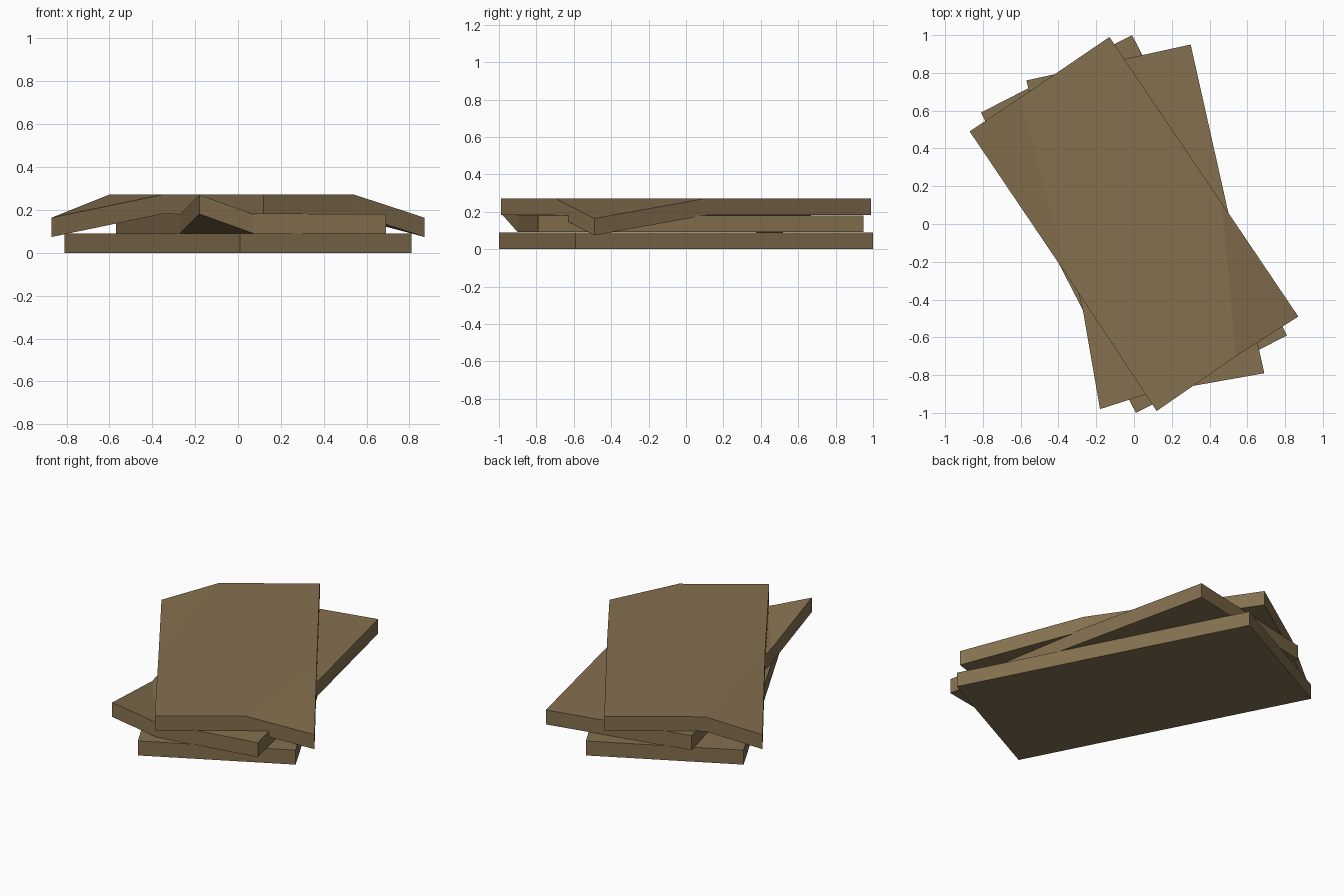
import bpy, bmesh

if "Cube" in bpy.data.objects:
    bpy.data.objects.remove(bpy.data.objects["Cube"])

THICK = 0.09
mat = bpy.data.materials.new("brown_board")
mat.diffuse_color = (0.231, 0.162, 0.078, 1)
mat.use_nodes = True
mat.node_tree.nodes["Principled BSDF"].inputs["Base Color"].default_value = mat.diffuse_color


def slab(name, z, outline, folds=()):
    """Board from an (x, y, lift) outline; folds are pairs of outline indices."""
    bm = bmesh.new()
    vs = [bm.verts.new((x, y, z + lift)) for x, y, lift in outline]
    bm.faces.new(vs)
    for a, b in folds:
        bmesh.ops.connect_verts(bm, verts=[vs[a], vs[b]])
    # thicken straight up
    ext = bmesh.ops.extrude_face_region(bm, geom=bm.faces[:], use_keep_orig=True)
    new = [g for g in ext["geom"] if isinstance(g, bmesh.types.BMVert)]
    bmesh.ops.translate(bm, verts=new, vec=(0, 0, THICK))
    bmesh.ops.recalc_face_normals(bm, faces=bm.faces[:])
    me = bpy.data.meshes.new(name)
    bm.to_mesh(me)
    bm.free()
    me.materials.append(mat)
    ob = bpy.data.objects.new(name, me)
    bpy.context.collection.objects.link(ob)


# flat bottom board
slab("bottom_board", 0.0,
     [(-0.01, 1.0, 0), (-0.81, 0.59, 0), (0.01, -1.0, 0), (0.81, -0.59, 0)])

# middle board with its front left corner bent up
slab("middle_board", 0.091,
     [(0.30, 0.95, 0), (-0.57, 0.76, 0), (-0.27, -0.46, 0),
      (-0.18, -0.98, 0.09), (0.07, -0.90, 0), (0.69, -0.79, 0)],
     [(2, 4)])

# top board with two opposite corners drooping
slab("top_board", 0.182,
     [(-0.13, 0.99, 0), (-0.60, 0.67, 0), (-0.87, 0.49, -0.108),
      (-0.35, -0.28, 0), (0.12, -0.99, 0), (0.54, -0.70, 0),
      (0.87, -0.49, -0.108), (0.465, 0.11, 0)],
     [(1, 3), (5, 7)])
